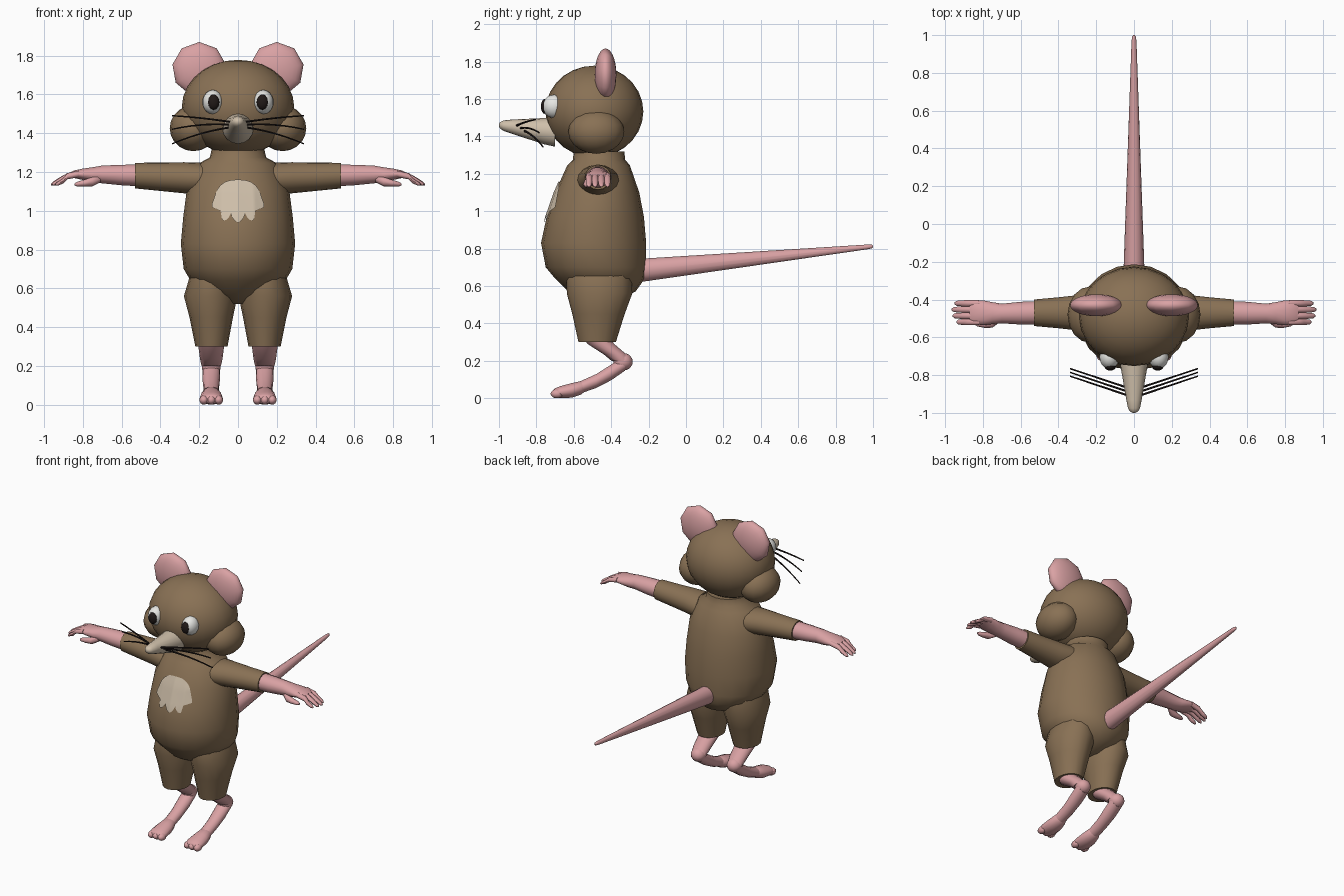
import bpy, bmesh, math
from mathutils import Vector

cube = bpy.data.objects.get("Cube")
if cube:
    bpy.data.objects.remove(cube, do_unlink=True)


def material(name, r, g, b):
    m = bpy.data.materials.new(name)
    m.use_nodes = True
    m.diffuse_color = (r, g, b, 1)
    bsdf = next(n for n in m.node_tree.nodes if n.type == 'BSDF_PRINCIPLED')
    bsdf.inputs["Base Color"].default_value = (r, g, b, 1)
    bsdf.inputs["Roughness"].default_value = 0.8
    return m


BROWN = material("brown_fur", 0.25, 0.165, 0.09)
PINK = material("pink_skin", 0.70, 0.36, 0.37)
BEIGE = material("beige", 0.62, 0.52, 0.40)
WHITE = material("eye_white", 0.80, 0.80, 0.77)
BLACK = material("dark_brown_black", 0.015, 0.010, 0.009)


def finish(name, bm, mat, angle=50):
    bmesh.ops.recalc_face_normals(bm, faces=bm.faces)
    mesh = bpy.data.meshes.new(name)
    bm.to_mesh(mesh)
    bm.free()
    mesh.materials.append(mat)
    ob = bpy.data.objects.new(name, mesh)
    bpy.context.collection.objects.link(ob)
    bpy.ops.object.select_all(action='DESELECT')
    ob.select_set(True)
    bpy.context.view_layer.objects.active = ob
    bpy.ops.object.shade_smooth_by_angle(angle=math.radians(angle))
    return ob


def loft(name, rings, axis, mat, n=14, side=1):
    """Skin ellipses (x, y, z, a, b) that lie square to the given axis."""
    u, v = {'x': ((0, 1, 0), (0, 0, 1)), 'y': ((1, 0, 0), (0, 0, 1)),
            'z': ((1, 0, 0), (0, 1, 0))}[axis]
    u, v = Vector(u), Vector(v)
    bm = bmesh.new()
    loops = []
    for x, y, z, a, b in rings:
        loop = []
        for i in range(n):
            t = math.tau * i / n
            p = Vector((x, y, z)) + u * a * math.cos(t) + v * b * math.sin(t)
            p.x *= side
            loop.append(bm.verts.new(p))
        loops.append(loop)
    for p, q in zip(loops, loops[1:]):
        for i in range(n):
            j = (i + 1) % n
            bm.faces.new((p[i], p[j], q[j], q[i]))
    bm.faces.new(loops[0])
    bm.faces.new(loops[-1])
    return finish(name, bm, mat)


def ball(name, centre, radii, mat, seg=18, rings=12, side=1, forward=False):
    """Ellipsoid; forward turns its poles from z to y."""
    bm = bmesh.new()
    bmesh.ops.create_uvsphere(bm, u_segments=seg, v_segments=rings, radius=1)
    for w in bm.verts:
        if forward:
            w.co = (w.co.x, w.co.z, w.co.y)
        w.co = [c + k * r for c, k, r in zip(centre, w.co, radii)]
        w.co.x *= side
    return finish(name, bm, mat, 80)


# Torso: height, half width, front, back
torso = [(1.32, .135, -.60, -.33), (1.275, .145, -.605, -.325), (1.245, .20, -.635, -.30),
         (1.1, .265, -.70, -.25), (.97, .282, -.745, -.225), (.83, .295, -.775, -.213),
         (.7, .28, -.75, -.213), (.64, .245, -.70, -.22), (.57, .16, -.63, -.27),
         (.52, .05, -.54, -.38)]
body = loft("body", [(0, (f + k) / 2, z, w, (k - f) / 2) for z, w, f, k in torso],
            'z', BROWN, 20)

# Head, snout and tail
ball("head", (0, -.49, 1.533), (.29, .262, .245), BROWN, 24, 14)
loft("snout", [(0, -.70, 1.425, .08, .08), (0, -.76, 1.428, .07, .07),
               (0, -.93, 1.452, .041, .038), (0, -.975, 1.457, .032, .028),
               (0, -.993, 1.459, .021, .018), (0, -1, 1.46, .007, .007)], 'y', BEIGE, 16)
loft("tail", [(0, -.28, .68, .056, .064), (0, -.2, .688, .054, .062),
              (0, .97, .809, .013, .013), (0, .993, .811, .009, .01),
              (0, 1, .812, .004, .004)], 'y', PINK, 14)

# Chest patch laid over the torso, with a scalloped lower edge
bpy.context.view_layer.update()
bm = bmesh.new()
cols, rows = 36, 8
grid = []
for i in range(cols + 1):
    s = 2 * i / cols - 1
    top = 1.05 + .11 * math.sqrt(max(0, 1 - abs(s) ** 2.6))
    drop = .045 * abs(math.cos(s * 5.6)) ** .7 if abs(s) < .62 else 0
    bottom = 0.985 + .035 * s * s - drop
    line = []
    for j in range(rows + 1):
        x, z = .135 * s * (1 - .2 * max(0, j / rows - .5)), bottom + (top - bottom) * j / rows
        hit, point, normal, _ = body.ray_cast(Vector((x, -2, z)), Vector((0, 1, 0)))
        line.append(bm.verts.new(point + Vector((0, -.008, 0))))
    grid.append(line)
for p, q in zip(grid, grid[1:]):
    for j in range(rows):
        bm.faces.new((p[j], q[j], q[j + 1], p[j + 1]))
patch = finish("chest_patch", bm, BEIGE)
if patch.data.polygons[0].normal.y > 0:
    patch.data.flip_normals()

for label, side in (("left", 1), ("right", -1)):
    # Face
    ball(label + "_cheek", (.23, -.48, 1.425), (.122, .15, .118), BROWN, 16, 10, side)
    ball(label + "_ear", (.2, -.43, 1.73), (.14, .058, .14), PINK, 9, 14, side, True)
    ball(label + "_eye", (.13, -.705, 1.56), (.053, .062, .063), WHITE, 18, 12, side, True)
    ball(label + "_pupil", (.126, -.755, 1.56), (.03, .021, .04), BLACK, 12, 8, side, True)

    # Whiskers
    for k, end in enumerate((1.49, 1.42, 1.345)):
        start, y = 1.458 - .014 * k, -.905 + .02 * k
        path = []
        for i in range(7):
            t = i / 6
            z = start + (end - start) * t + .07 * t * (1 - t) * (.2 if k == 0 else .6)
            path.append((.04 + .3 * t, y + .1 * t, z, .006 - .002 * t, .006 - .002 * t))
        loft(f"{label}_whisker_{k + 1}", path, 'x', BLACK, 6, side)

    # Sleeve and forearm
    loft(label + "_sleeve", [(.1, -.47, 1.165, .12, .075), (.2, -.47, 1.165, .11, .083),
                             (.28, -.47, 1.17, .095, .08), (.4, -.47, 1.175, .082, .073),
                             (.53, -.47, 1.181, .07, .066)], 'x', BROWN, 16, side)
    loft(label + "_forearm", [(.5, -.47, 1.182, .062, .058), (.6, -.472, 1.184, .06, .054),
                              (.7, -.474, 1.187, .052, .047), (.75, -.472, 1.185, .058, .04),
                              (.80, -.47, 1.188, .066, .03), (.845, -.468, 1.188, .06, .02),
                              (.87, -.468, 1.183, .05, .012)], 'x', PINK, 14, side)
    # Fingers and thumb
    for k in range(4):
        y, reach = -.42 - .033 * k, (.95, .965, .96, .94)[k]
        loft(f"{label}_finger_{k + 1}", [(.82, y, 1.19, .017, .017),
                                         (.88, y, 1.178, .017, .016),
                                         (reach - .04, y, 1.155, .016, .014),
                                         (reach - .01, y, 1.139, .013, .010),
                                         (reach, y, 1.134, .005, .005)], 'x', PINK, 8, side)
    loft(label + "_thumb", [(.71, -.505, 1.165, .014, .018), (.75, -.525, 1.15, .024, .024),
                            (.79, -.53, 1.143, .02, .018), (.83, -.528, 1.137, .014, .012),
                            (.842, -.528, 1.136, .005, .005)], 'x', PINK, 8, side)

    # Trouser-shaped upper leg
    loft(label + "_thigh", [(.133, -.46, .70, .11, .17), (.135, -.465, .64, .12, .175),
                            (.141, -.462, .56, .138, .175), (.138, -.468, .45, .112, .14),
                            (.137, -.475, .30, .083, .10)], 'z', BROWN, 16, side)
    # Shin, backward joint and foot
    loft(label + "_shin", [(.138, -.49, .34, .068, .075), (.138, -.455, .29, .065, .073),
                           (.138, -.38, .235, .058, .062), (.138, -.345, .2, .05, .055)],
         'z', PINK, 14, side)
    ball(label + "_hock", (.138, -.337, .195), (.05, .052, .047), PINK, 14, 10, side)
    loft(label + "_lower_leg", [(.138, -.325, .19, .046, .043), (.138, -.4, .138, .046, .043),
                                (.138, -.48, .092, .041, .038), (.138, -.56, .06, .04, .034),
                                (.138, -.6, .045, .045, .033)], 'y', PINK, 14, side)
    loft(label + "_foot", [(.138, -.53, .065, .025, .02), (.138, -.56, .056, .046, .037),
                           (.138, -.61, .042, .056, .04), (.138, -.67, .033, .06, .033),
                           (.138, -.70, .028, .054, .026), (.138, -.71, .026, .045, .018)],
         'y', PINK, 14, side)
    for k in (-1, 0, 1):
        ball(f"{label}_toe_{k + 2}", (.138 + .038 * k, -.69, .024), (.024, .034, .024),
             PINK, 10, 8, side)
